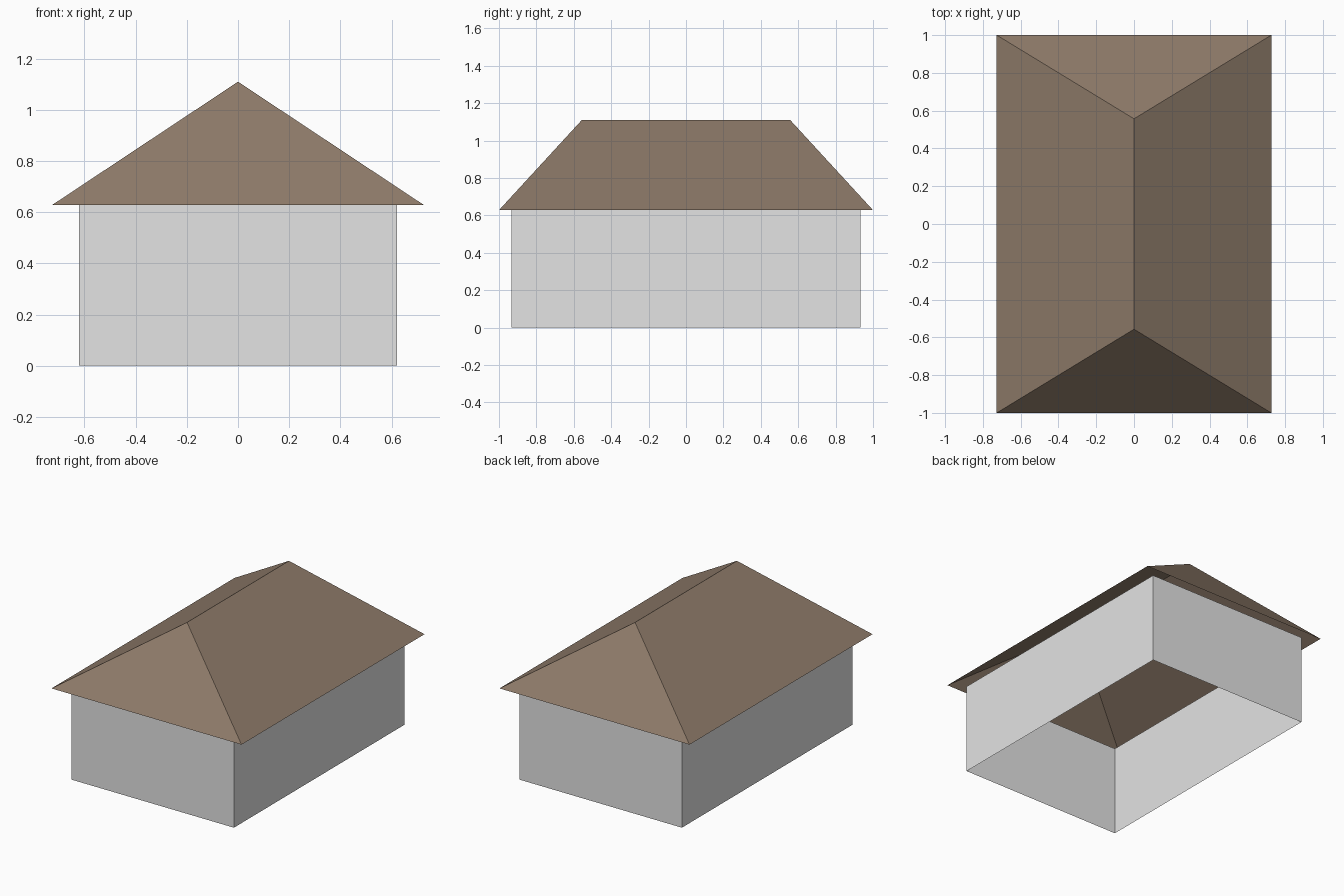
import bpy

if "Cube" in bpy.data.objects:
    bpy.data.objects.remove(bpy.data.objects["Cube"])

# Overall dimensions
WALL_X, WALL_Y = 0.622, 0.933
EAVE_X, EAVE_Y, EAVE_Z = 0.727, 1.0, 0.628
RIDGE_Y, RIDGE_Z = 0.557, 1.11


def material(name, rgb):
    mat = bpy.data.materials.new(name)
    mat.diffuse_color = (*rgb, 1.0)
    mat.use_nodes = True
    mat.node_tree.nodes["Principled BSDF"].inputs["Base Color"].default_value = mat.diffuse_color
    return mat


def rect(x, y, z):
    """Rectangle corners, counter-clockwise seen from above."""
    return [(-x, -y, z), (x, -y, z), (x, y, z), (-x, y, z)]


def part(name, verts, faces, mat):
    mesh = bpy.data.meshes.new(name)
    mesh.from_pydata(verts, [], faces)
    mesh.materials.append(mat)
    obj = bpy.data.objects.new(name, mesh)
    bpy.context.collection.objects.link(obj)
    return obj


# Walls: four sides, open at top and bottom
part("walls",
     rect(WALL_X, WALL_Y, 0) + rect(WALL_X, WALL_Y, EAVE_Z),
     [(i, (i + 1) % 4, (i + 1) % 4 + 4, i + 4) for i in range(4)],
     material("light grey wall", (0.77, 0.77, 0.77)))

# Hip roof: open shell with overhanging eaves
part("hip_roof",
     rect(EAVE_X, EAVE_Y, EAVE_Z) + [(0, -RIDGE_Y, RIDGE_Z), (0, RIDGE_Y, RIDGE_Z)],
     [(0, 1, 4), (1, 2, 5, 4), (2, 3, 5), (3, 0, 4, 5)],
     material("brown roof", (0.27, 0.197, 0.142)))
